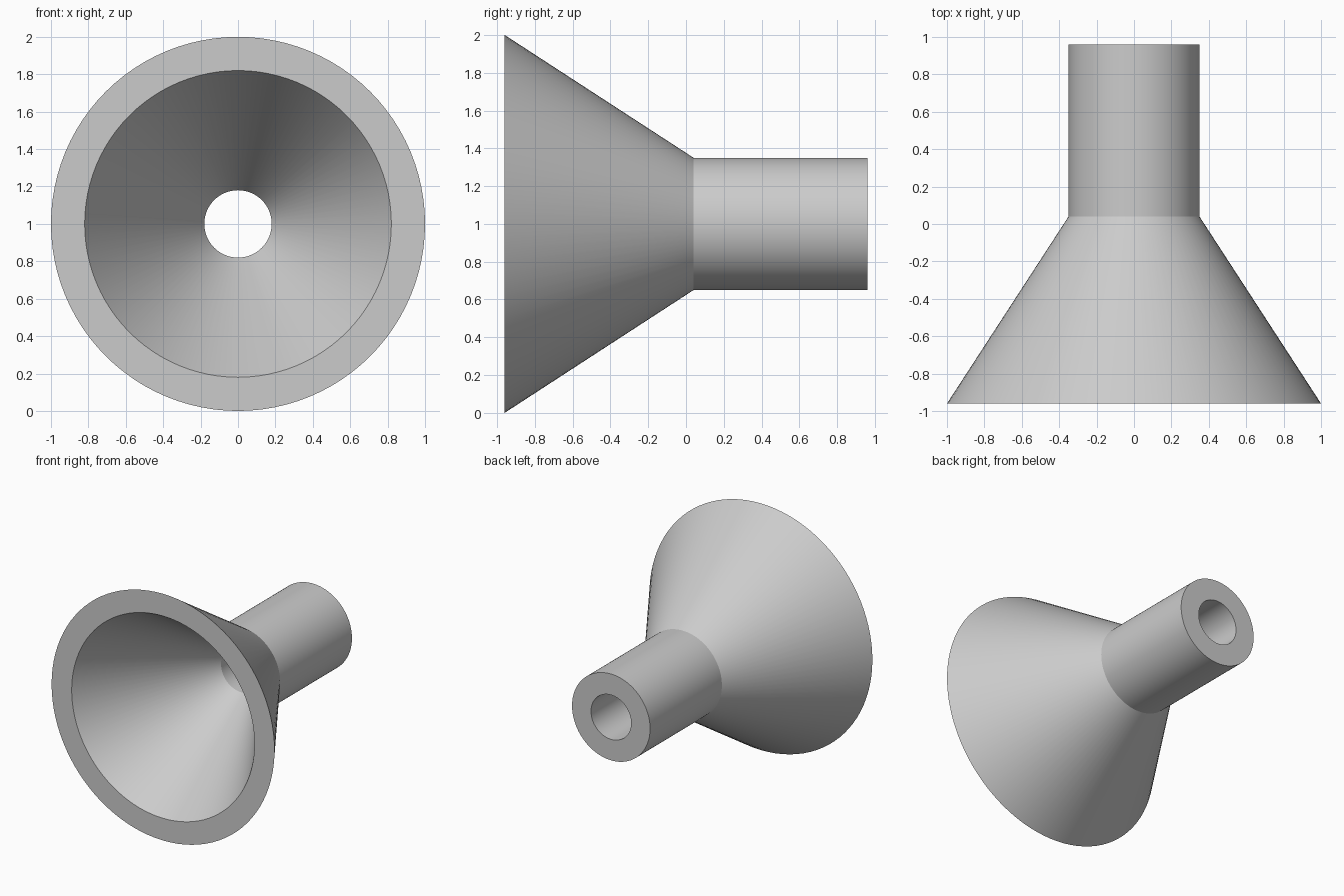
import bpy
import bmesh
import math
from mathutils import Matrix, Vector

cube = bpy.data.objects.get("Cube")
if cube:
    bpy.data.objects.remove(cube, do_unlink=True)

SIDES = 96
FRONT, NECK, BACK = -0.96, 0.04, 0.96
RIM, TUBE = 1.0, 0.35           # outer radii
MOUTH, BORE = 0.82, 0.18        # inner radii

# One flat grey for the whole part
grey = bpy.data.materials.new("light grey")
grey.use_nodes = True
colour = (0.6, 0.6, 0.6, 1)
grey.diffuse_color = colour
grey.node_tree.nodes["Principled BSDF"].inputs["Base Color"].default_value = colour

# Closed wall section (radius, y): outer cone, tube, bore, inner cone
section = [(RIM, FRONT), (TUBE, NECK), (TUBE, BACK),
           (BORE, BACK), (BORE, NECK), (MOUTH, FRONT)]

# Revolve the section about the y axis
bm = bmesh.new()
verts = [bm.verts.new((r, y, 0)) for r, y in section]
edges = [bm.edges.new((v, verts[(i + 1) % len(verts)])) for i, v in enumerate(verts)]
bmesh.ops.spin(bm, geom=verts + edges, cent=(0, 0, 0), axis=(0, 1, 0),
               angle=math.tau, steps=SIDES, use_merge=True)
bmesh.ops.remove_doubles(bm, verts=bm.verts, dist=0.0001)
bmesh.ops.recalc_face_normals(bm, faces=bm.faces)
bmesh.ops.transform(bm, matrix=Matrix.Translation(Vector((0, 0, RIM))), verts=bm.verts)

mesh = bpy.data.meshes.new("funnel")
bm.to_mesh(mesh)
bm.free()
mesh.materials.append(grey)
funnel = bpy.data.objects.new("funnel", mesh)
bpy.context.collection.objects.link(funnel)

# Smooth round walls, crisp rims and neck
bpy.ops.object.select_all(action='DESELECT')
funnel.select_set(True)
bpy.context.view_layer.objects.active = funnel
bpy.ops.object.shade_smooth_by_angle(angle=math.radians(25))
